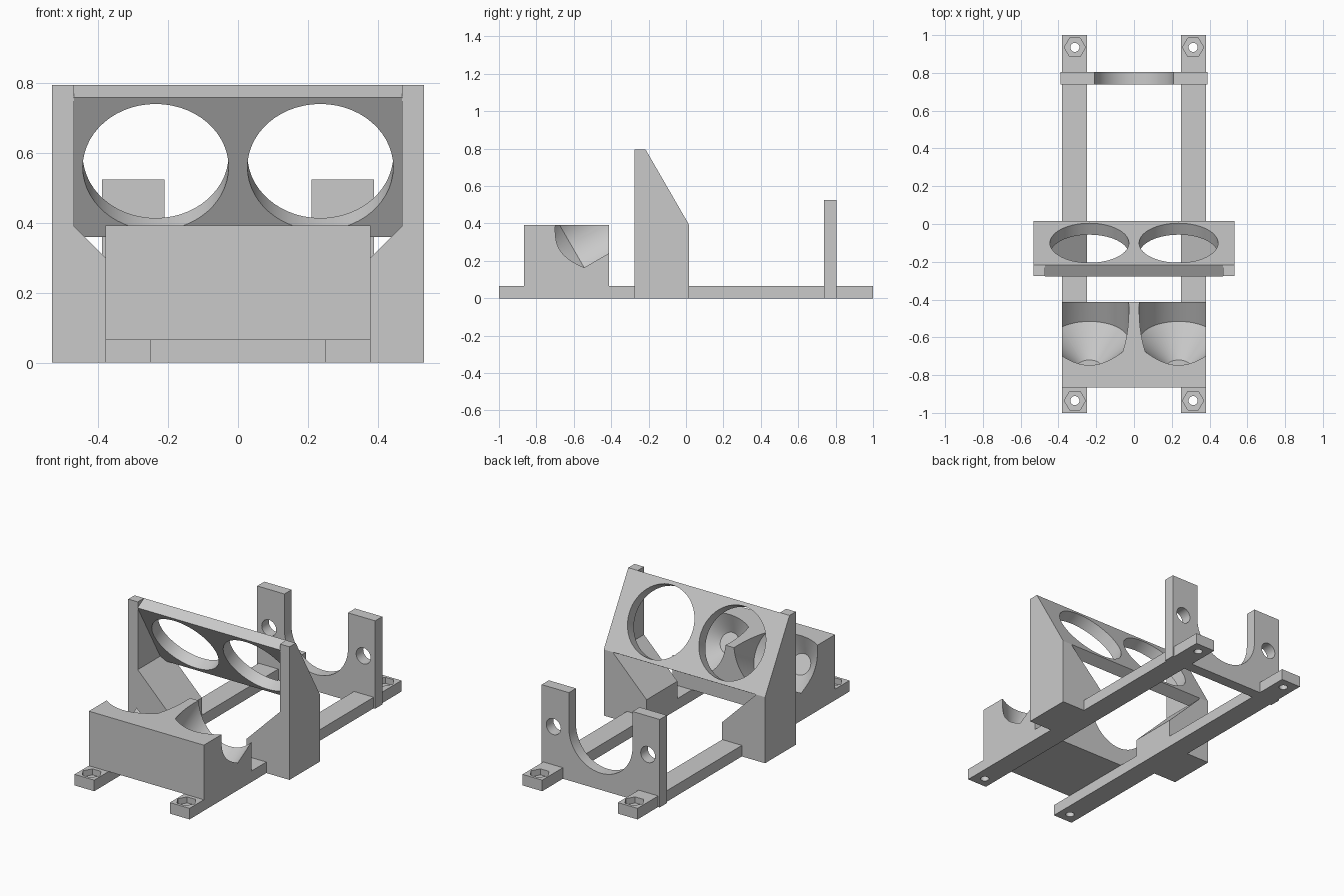
import bpy, bmesh, math
from mathutils import Vector, Matrix

cube = bpy.data.objects.get("Cube")
if cube:
    bpy.data.objects.remove(cube, do_unlink=True)

GREY = (0.59, 0.59, 0.59, 1)
grey = bpy.data.materials.new("plain grey")
grey.use_nodes = True
grey.diffuse_color = GREY
grey.node_tree.nodes["Principled BSDF"].inputs["Base Color"].default_value = GREY

AXIS = Vector((0, -math.cos(math.radians(30)), -0.5))   # tilted bore axis
HOLE_X, BORE = 0.236, 0.209


def to_object(name, bm):
    bmesh.ops.recalc_face_normals(bm, faces=bm.faces)
    if bm.calc_volume(signed=True) < 0:
        bmesh.ops.reverse_faces(bm, faces=bm.faces)
    mesh = bpy.data.meshes.new(name)
    bm.to_mesh(mesh)
    bm.free()
    mesh.materials.append(grey)
    obj = bpy.data.objects.new(name, mesh)
    bpy.context.collection.objects.link(obj)
    return obj


def prism(name, points, plane, start, end, slope=None):
    """Extrude a 2D outline along the axis missing from plane."""
    place = {"xz": lambda a, b: (a, start, b), "yz": lambda a, b: (start, a, b)}[plane]
    step = Vector((0, end - start, 0)) if plane == "xz" else Vector((end - start, 0, 0))
    bm = bmesh.new()
    face = bm.faces.new([bm.verts.new(place(*p)) for p in points])
    new = bmesh.ops.extrude_face_region(bm, geom=[face])["geom"]
    bmesh.ops.translate(bm, vec=step, verts=[v for v in new if isinstance(v, bmesh.types.BMVert)])
    if slope:
        cut = bmesh.ops.bisect_plane(bm, geom=bm.verts[:] + bm.edges[:] + bm.faces[:],
                                     plane_co=slope, plane_no=-AXIS, clear_outer=True)
        edges = [e for e in cut["geom_cut"] if isinstance(e, bmesh.types.BMEdge)]
        bmesh.ops.holes_fill(bm, edges=edges)
    return to_object(name, bm)


def box(name, x0, x1, y0, y1, z0, z1):
    return prism(name, [(x0, z0), (x1, z0), (x1, z1), (x0, z1)], "xz", y0, y1)


def turned_cutter(profile, origin, direction, sides=56):
    """Closed round cutter stacked from (radius, distance) rings along a direction."""
    bm = bmesh.new()
    angles = [math.tau * i / sides for i in range(sides)]
    rings = [[bm.verts.new((r * math.cos(a), r * math.sin(a), d)) for a in angles]
             for r, d in profile]
    for low, high in zip(rings, rings[1:]):
        for i in range(sides):
            bm.faces.new((low[i - 1], low[i], high[i], high[i - 1]))
    bm.faces.new(rings[0][::-1])
    bm.faces.new(rings[-1])
    turn = Vector(direction).to_track_quat("Z", "Y").to_matrix().to_4x4()
    bm.transform(Matrix.Translation(origin) @ turn)
    return to_object("cutter", bm)


def rod(radius, length, origin, direction, sides=56):
    return turned_cutter([(radius, 0), (radius, length)], origin, direction, sides)


def carve(obj, cutters):
    bpy.context.view_layer.objects.active = obj
    for cutter in cutters:
        cutter.hide_render = True
        mod = obj.modifiers.new("cut", "BOOLEAN")
        mod.operation, mod.solver, mod.object = "DIFFERENCE", "EXACT", cutter
        bpy.context.view_layer.update()
        bpy.ops.object.modifier_apply(modifier=mod.name)
        bpy.data.objects.remove(cutter, do_unlink=True)
    bpy.ops.object.select_all(action="DESELECT")
    obj.select_set(True)
    bpy.ops.object.shade_smooth_by_angle(angle=math.radians(25))


for side, s in (("left", 1), ("right", -1)):
    # Base rail with a bolt hole and hexagonal nut pocket at each end
    rail = box(side + "_rail", s * 0.25, s * 0.38, -1, 1, 0, 0.066)
    cutters = []
    for y in (-0.935, 0.935):
        cutters.append(rod(0.024, 0.2, (s * 0.313, y, -0.1), (0, 0, 1), 24))
        cutters.append(rod(0.056, 0.1, (s * 0.313, y, 0.03), (0, 0, 1), 6))
    carve(rail, cutters)

    # Side wall with a 45 degree gusset, trimmed to the sloping back
    outline = [(0.533, 0), (0.533, 0.795), (0.47, 0.795), (0.47, 0.39), (0.25, 0.17), (0.25, 0)]
    prism(side + "_wall", [(s * x, z) for x, z in outline], "xz", -0.275, 0.015, (0, 0.015, 0.395))

# Sloping panel with two round openings
back_top, back_low = Vector((0, -0.216, 0.795)), Vector((0, 0.015, 0.395))
inward = AXIS * 0.07
corners = [back_top, back_low, back_low + inward, back_top + inward]
panel = prism("sloping_panel", [(c.y, c.z) for c in corners], "yz", -0.472, 0.472)
middle = (back_top + back_low) / 2
sides = [Vector((s * HOLE_X, 0, 0)) for s in (1, -1)]
carve(panel, [rod(BORE, 0.3, middle + x - AXIS * 0.1, AXIS) for x in sides])

# Front block with two tilted scoops ending in blunt cones
block = box("front_block", -0.38, 0.38, -0.865, -0.413, 0.066, 0.392)
scoop = [(BORE, 0.1), (BORE, 0.6), (0.06, 0.75)]
carve(block, [turned_cutter(scoop, middle + x, AXIS) for x in sides])

# Rear plate with a U-shaped notch and two cross holes
plate = box("rear_plate", -0.39, 0.39, 0.738, 0.805, 0, 0.525)
notch = [(-0.21, 0.7)]
notch += [(-0.21 * math.cos(a), 0.31 - 0.21 * math.sin(a))
          for a in (math.pi * i / 28 for i in range(29))]
notch += [(0.21, 0.7)]
holes = [rod(0.048, 0.4, (s * 0.312, 0.6, 0.295), (0, 1, 0), 32) for s in (1, -1)]
carve(plate, [prism("cutter", notch, "xz", 0.6, 0.95)] + holes)
